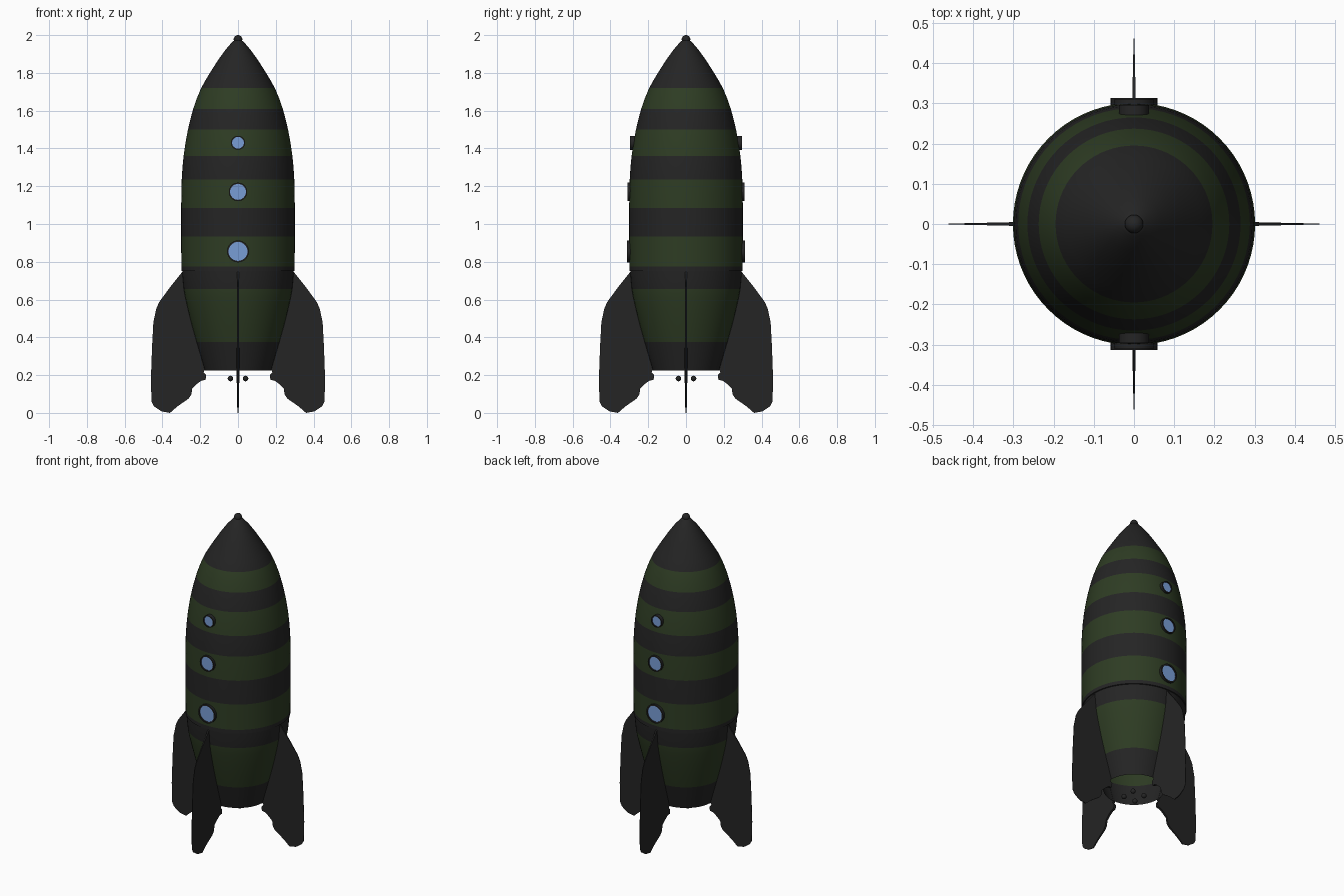
import bpy, bmesh, math
from mathutils import Matrix

if "Cube" in bpy.data.objects:
    bpy.data.objects.remove(bpy.data.objects["Cube"])


def material(name, rgb):
    m = bpy.data.materials.new(name)
    m.diffuse_color = (*rgb, 1)
    m.use_nodes = True
    m.node_tree.nodes["Principled BSDF"].inputs["Base Color"].default_value = m.diffuse_color
    return m


DARK = material("charcoal", (0.018, 0.018, 0.018))
GREEN = material("dark_green", (0.027, 0.045, 0.017))
GLASS = material("window_blue", (0.19, 0.34, 0.67))


def finish(name, bm, mats, matrix=Matrix()):
    bmesh.ops.remove_doubles(bm, verts=bm.verts, dist=1e-5)
    bmesh.ops.recalc_face_normals(bm, faces=bm.faces)
    bm.transform(matrix)
    me = bpy.data.meshes.new(name)
    bm.to_mesh(me)
    bm.free()
    for m in mats:
        me.materials.append(m)
    ob = bpy.data.objects.new(name, me)
    bpy.context.collection.objects.link(ob)
    return ob


def lathe(profile, segments):
    """Revolve (radius, z) points about the z axis."""
    bm = bmesh.new()
    vs = [bm.verts.new((r, 0, z)) for r, z in profile]
    es = [bm.edges.new(p) for p in zip(vs, vs[1:])]
    bmesh.ops.spin(bm, geom=vs + es, cent=(0, 0, 0), axis=(0, 0, 1),
                   angle=2 * math.pi, steps=segments, use_merge=True)
    return bm


# Hull: open-bottomed shell, stripes chosen by height
STRIPES = [0.375, 0.655, 0.775, 0.935, 1.085, 1.235, 1.36, 1.5, 1.61, 1.72]
HULL = [(0.175, 0.225), (0.197, 0.3), (0.219, 0.375), (0.243, 0.46),
        (0.263, 0.54), (0.279, 0.61), (0.287, 0.655), (0.293, 0.72),
        (0.295, 0.75), (0.300, 0.752), (0.300, 0.775), (0.301, 0.935),
        (0.301, 1.085), (0.298, 1.235), (0.294, 1.3), (0.288, 1.36),
        (0.278, 1.43), (0.265, 1.5), (0.252, 1.555), (0.237, 1.61),
        (0.218, 1.665), (0.195, 1.72), (0.167, 1.77), (0.136, 1.82),
        (0.104, 1.87), (0.068, 1.92), (0.030, 1.965), (0, 1.985)]
bm = lathe(HULL, 72)
for f in bm.faces:
    z = f.calc_center_median().z
    f.material_index = sum(z > s for s in STRIPES) % 2
finish("hull", bm, [DARK, GREEN])

# Nose knob
bm = bmesh.new()
bmesh.ops.create_uvsphere(bm, u_segments=20, v_segments=12, radius=0.023)
finish("nose_knob", bm, [DARK], Matrix.Translation((0, 0, 1.977)))

# Portholes, front and back: (height, outer radius, glass radius, face distance)
for i, (z, outer, inner, face) in enumerate([(0.855, 0.058, 0.050, 0.313),
                                             (1.17, 0.049, 0.042, 0.311),
                                             (1.43, 0.037, 0.031, 0.296)]):
    for side, turn in (("front", 0), ("back", math.pi)):
        place = (Matrix.Rotation(turn, 4, 'Z') @ Matrix.Translation((0, -face, z))
                 @ Matrix.Rotation(math.pi / 2, 4, 'X'))
        rim = lathe([(outer, -0.028), (outer, 0), (inner, 0), (inner, -0.012)], 32)
        finish(f"{side}_window_rim_{i + 1}", rim, [DARK], place)
        bm = bmesh.new()
        bmesh.ops.create_cone(bm, cap_ends=True, segments=32, radius1=inner,
                              radius2=inner, depth=0.004)
        finish(f"{side}_window_glass_{i + 1}", bm, [GLASS],
               place @ Matrix.Translation((0, 0, -0.008)))

# Fins: flat blades following the hull, thinner towards the outside
FIN = [(0.292, 0.75), (0.36, 0.665), (0.415, 0.59), (0.432, 0.555), (0.448, 0.48),
       (0.455, 0.35), (0.461, 0.18), (0.458, 0.06), (0.445, 0.035), (0.405, 0.008),
       (0.36, 0.0), (0.32, 0.035), (0.262, 0.075), (0.247, 0.097), (0.242, 0.13),
       (0.215, 0.155), (0.195, 0.17), (0.172, 0.175), (0.168, 0.2), (0.182, 0.215),
       (0.175, 0.228), (0.217, 0.375), (0.241, 0.46), (0.261, 0.54), (0.285, 0.655)]
for i in range(4):
    bm = bmesh.new()
    sides = []
    for s in (1, -1):
        sides.append([bm.verts.new((r, s * (0.0075 - 0.0065 * (r - 0.17) / 0.29), z))
                      for r, z in FIN])
        bm.faces.new(sides[-1])
    a, b = sides
    for k in range(len(FIN)):
        bm.faces.new((a[k - 1], a[k], b[k], b[k - 1]))
    finish(f"fin_{i + 1}", bm, [DARK], Matrix.Rotation(i * math.pi / 2, 4, 'Z'))

# Small exhaust lugs under the open tail
for i in range(4):
    bm = bmesh.new()
    bmesh.ops.create_uvsphere(bm, u_segments=12, v_segments=8, radius=0.015)
    finish(f"exhaust_lug_{i + 1}", bm, [DARK],
           Matrix.Rotation(math.pi / 4 + i * math.pi / 2, 4, 'Z')
           @ Matrix.Translation((0.057, 0, 0.182)))

# Smooth shading with crisp edges
bpy.ops.object.select_all(action='DESELECT')
for ob in bpy.context.collection.objects:
    ob.select_set(True)
    bpy.context.view_layer.objects.active = ob
bpy.ops.object.shade_smooth_by_angle(angle=math.radians(35))
